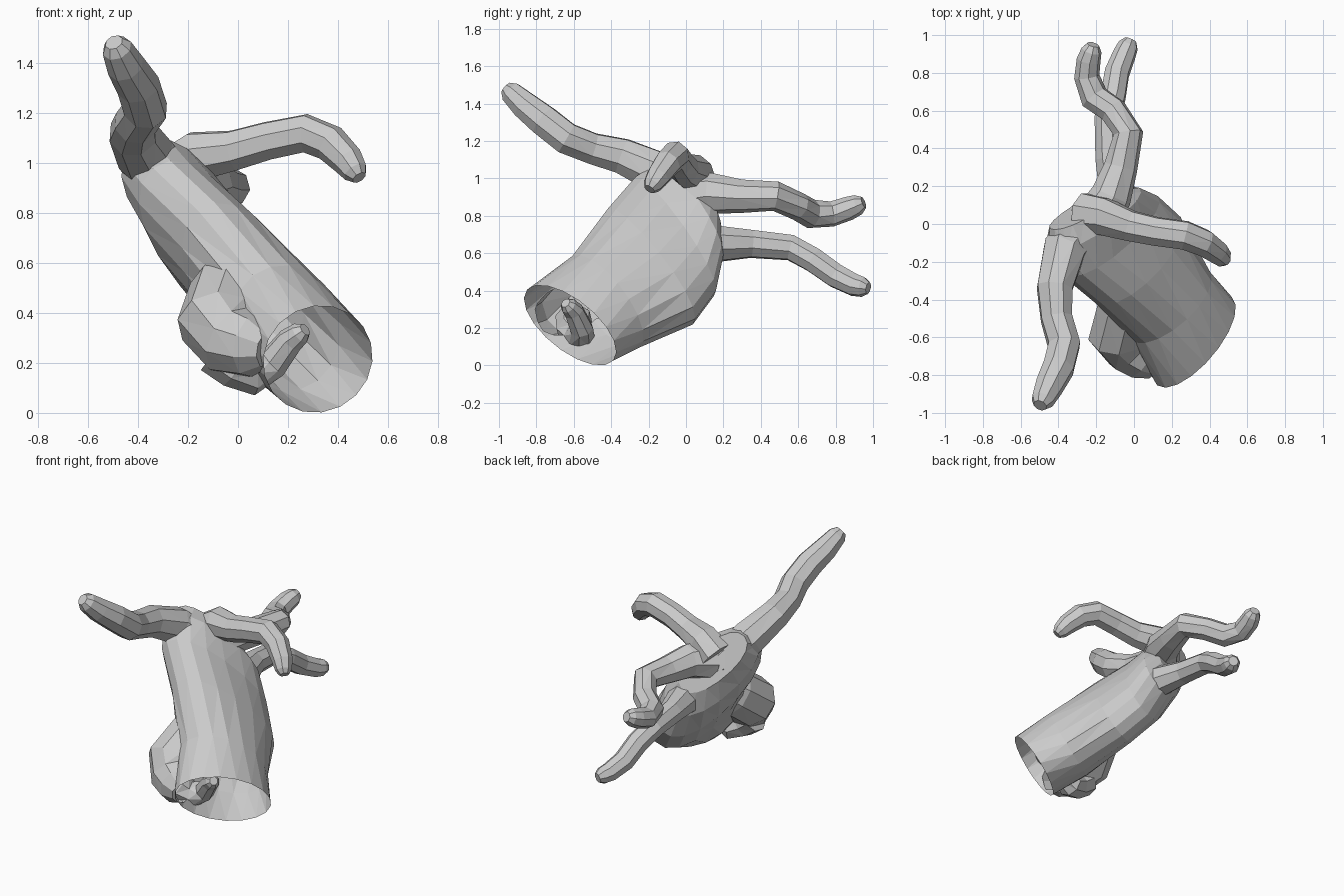
import bpy, bmesh, math
from mathutils import Vector

if "Cube" in bpy.data.objects:
    bpy.data.objects.remove(bpy.data.objects["Cube"])


def finish(name, bm):
    bmesh.ops.recalc_face_normals(bm, faces=bm.faces)
    bmesh.ops.triangulate(bm, faces=bm.faces)
    me = bpy.data.meshes.new(name)
    bm.to_mesh(me)
    bm.free()
    ob = bpy.data.objects.new(name, me)
    bpy.context.collection.objects.link(ob)
    return ob


def loft(name, rings):
    """Closed skin through a list of equal-sized rings."""
    bm = bmesh.new()
    loops = [[bm.verts.new(p) for p in r] for r in rings]
    for a, b in zip(loops, loops[1:]):
        n = len(a)
        for i in range(n):
            j = (i + 1) % n
            bm.faces.new((a[i], a[j], b[j], b[i]))
    bm.faces.new(loops[0])
    bm.faces.new(loops[-1])
    return finish(name, bm)


def ellipse(c, w, b, n=18, power=1.0):
    c, w, b = Vector(c), Vector(w), Vector(b)
    pts = []
    for i in range(n):
        t = 2 * math.pi * i / n
        x, y = math.cos(t), math.sin(t)
        x = math.copysign(abs(x) ** power, x)
        y = math.copysign(abs(y) ** power, y)
        pts.append(c + w * x + b * y)
    return pts


def digit(name, path, sides=8):
    """Tube through (x, y, z, radius) points with a rounded tip."""
    pts = [Vector(p[:3]) for p in path]
    rad = [p[3] for p in path]
    # rounded tip ring
    end = (pts[-1] - pts[-2]).normalized()
    pts.append(pts[-1] + end * rad[-1] * 0.6)
    rad.append(rad[-1] * 0.6)
    rings, u = [], Vector((0.3, 0.2, 1))
    for i, p in enumerate(pts):
        t = (pts[min(i + 1, len(pts) - 1)] - pts[max(i - 1, 0)]).normalized()
        u = (u - t * u.dot(t)).normalized()
        v = t.cross(u)
        rings.append(ellipse(p, u * rad[i], v * rad[i], sides))
    return loft(name, rings)


# Wrist and palm: centre, half width towards little finger, half depth towards back of hand
sections = [
    ((.32, -.62, .215), (.09, .23, -.19), (.20, .09, .10), 1.0),
    ((.19, -.43, .34), (.13, .20, -.21), (.18, .03, .14), 1.0),
    ((.02, -.19, .53), (.18, .24, -.28), (.16, 0, .13), .95),
    ((-.13, -.06, .69), (.21, .22, -.29), (.15, 0, .12), .9),
    ((-.215, .03, .83), (.20, .17, -.24), (.135, 0, .11), .85),
    ((-.26, .08, .92), (.16, .11, -.18), (.09, 0, .07), .9),
]
hand = loft("hand", [ellipse(c, w, b, 18, p) for c, w, b, p in sections])

# Four spread fingers
index = digit("index_finger", [
    (-.25, .00, .88, .11), (-.37, -.14, 1.03, .12), (-.42, -.34, 1.12, .10),
    (-.41, -.50, 1.16, .088), (-.37, -.64, 1.215, .09), (-.40, -.76, 1.31, .088),
    (-.45, -.86, 1.39, .078), (-.485, -.935, 1.46, .062)])
middle = digit("middle_finger", [
    (-.26, .05, .95, .12), (-.16, .04, 1.03, .105), (-.02, -.01, 1.05, .085),
    (.12, -.04, 1.09, .08), (.27, -.06, 1.12, .08), (.37, -.10, 1.08, .075),
    (.44, -.15, 1.01, .065), (.47, -.18, .965, .052)])
ring = digit("ring_finger", [
    (-.20, .02, .90, .13), (-.12, .15, .92, .11), (-.07, .30, .905, .09),
    (-.03, .48, .905, .08), (-.11, .60, .85, .075), (-.21, .67, .81, .078),
    (-.25, .78, .81, .068), (-.24, .87, .84, .064), (-.225, .92, .86, .055)])
little = digit("little_finger", [
    (-.09, .02, .65, .12), (-.09, .18, .65, .10), (-.13, .35, .65, .078),
    (-.14, .56, .63, .072), (-.11, .68, .565, .07), (-.09, .80, .48, .068),
    (-.05, .90, .43, .062), (-.03, .945, .42, .055)])

# Fleshy thumb base running down to the wrist
base = digit("thumb_base", [
    (.03, -.30, .58, .12), (-.04, -.44, .47, .16), (-.08, -.585, .36, .165),
    (-.02, -.65, .29, .15), (.06, -.71, .27, .13)], 9)

# Join fingers and palm into one skin
bpy.context.view_layer.objects.active = hand
for part in (index, middle, ring, little, base):
    m = hand.modifiers.new("join", 'BOOLEAN')
    m.operation, m.solver, m.object = 'UNION', 'EXACT', part
    bpy.ops.object.modifier_apply(modifier=m.name)
    bpy.data.objects.remove(part)

# Open the wrist end
c, w, b = (Vector(v) for v in sections[0][:3])
axis = w.cross(b).normalized()
bm = bmesh.new()
bm.from_mesh(hand.data)
cap = [f for f in bm.faces if all(abs((v.co - c).dot(axis)) < .004 for v in f.verts)]
bmesh.ops.delete(bm, geom=cap, context='FACES')
bm.to_mesh(hand.data)
bm.free()

# Thumb tucked under its base and through into the wrist
digit("thumb", [
    (-.09, -.60, .25, .10), (-.01, -.60, .19, .095), (.06, -.57, .155, .085),
    (.14, -.56, .20, .065), (.21, -.60, .29, .055), (.25, -.63, .32, .045)])
